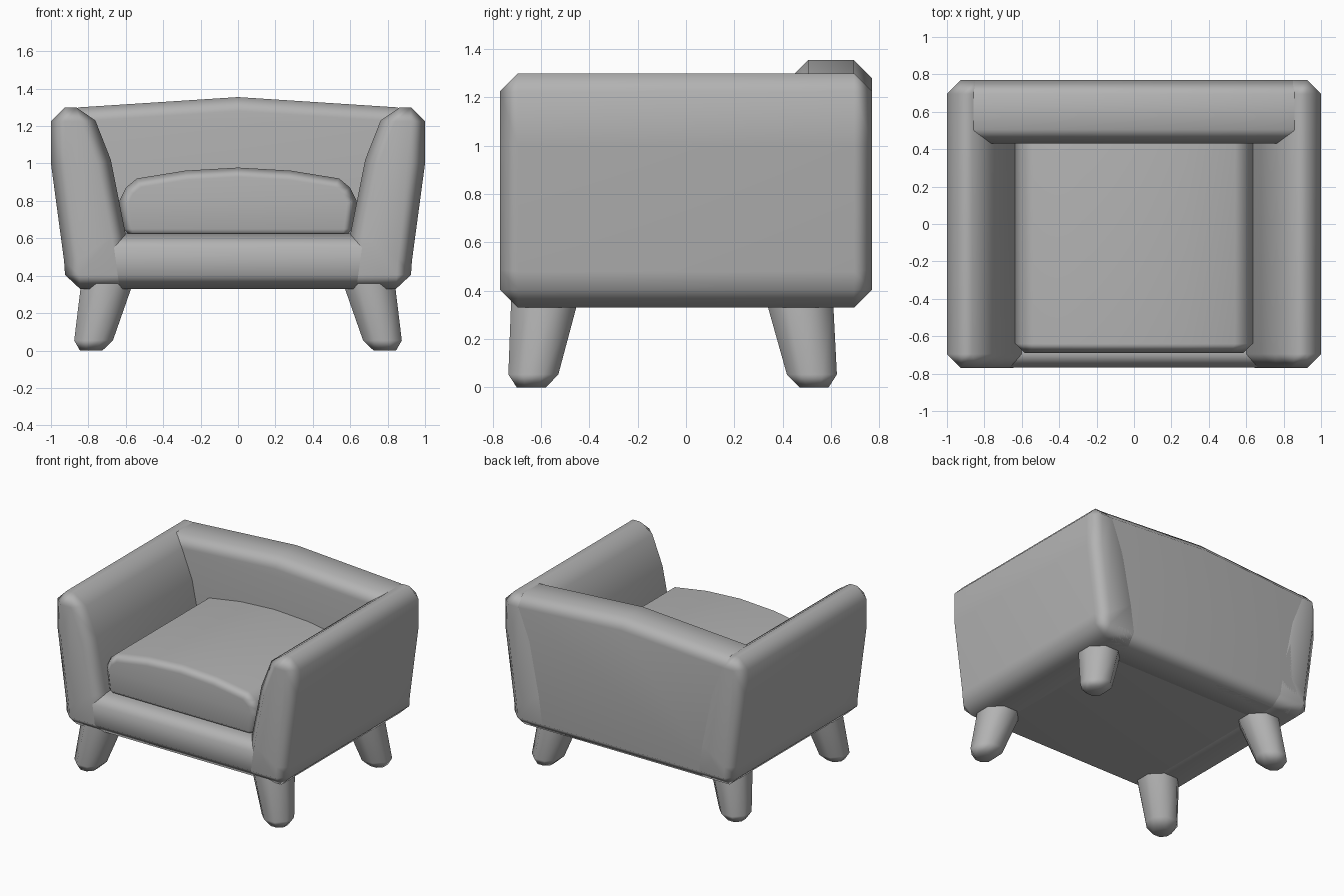
import bpy, bmesh, math
from mathutils import Vector

cube = bpy.data.objects.get("Cube")
if cube:
    bpy.data.objects.remove(cube, do_unlink=True)

fabric = bpy.data.materials.new("plain grey")
fabric.use_nodes = True
GREY = (0.45, 0.45, 0.45, 1)
fabric.diffuse_color = GREY
fabric.node_tree.nodes["Principled BSDF"].inputs["Base Color"].default_value = GREY


def finish(bm, name):
    """Turn a bmesh into a smooth shaded object with tidy normals."""
    bmesh.ops.recalc_face_normals(bm, faces=bm.faces[:])
    mesh = bpy.data.meshes.new(name)
    bm.to_mesh(mesh)
    bm.free()
    mesh.materials.append(fabric)
    obj = bpy.data.objects.new(name, mesh)
    bpy.context.collection.objects.link(obj)
    bpy.ops.object.select_all(action='DESELECT')
    obj.select_set(True)
    bpy.context.view_layer.objects.active = obj
    bpy.ops.object.shade_smooth_by_angle(angle=math.radians(62))
    weighted = obj.modifiers.new("weighted normals", 'WEIGHTED_NORMAL')
    weighted.keep_sharp = True
    return obj


def padded_prism(name, profile, y0, y1, chamfer):
    """Extrude an (x, z) profile along y and chamfer its hard edges."""
    bm = bmesh.new()
    face = bm.faces.new([bm.verts.new((x, y0, z)) for x, z in profile])
    moved = bmesh.ops.extrude_face_region(bm, geom=[face])["geom"]
    verts = [g for g in moved if isinstance(g, bmesh.types.BMVert)]
    bmesh.ops.translate(bm, verts=verts, vec=(0, y1 - y0, 0))
    if face.is_valid and any(len(e.link_faces) < 2 for e in face.edges):
        bm.faces.remove(face)
    # Close the near end if the extrusion left it open
    open_edges = [e for e in bm.edges if len(e.link_faces) == 1]
    if open_edges:
        bmesh.ops.holes_fill(bm, edges=open_edges, sides=0)
    bmesh.ops.recalc_face_normals(bm, faces=bm.faces[:])
    hard = [e for e in bm.edges if len(e.link_faces) == 2
            and e.calc_face_angle() > math.radians(40)]
    bmesh.ops.bevel(bm, geom=hard, offset=chamfer, segments=1, profile=0.5,
                    affect='EDGES', clamp_overlap=False)
    return finish(bm, name)


def mirrored(half):
    """Complete a right-hand profile, bottom to top, with its mirror."""
    return half + [(-x, z) for x, z in reversed(half) if x > 0]


def leg(name, top, bottom):
    """Splayed, tapered leg with a chamfered foot."""
    bm = bmesh.new()
    top, bottom = Vector(top), Vector(bottom)
    knee = bottom.lerp(top, 0.15)
    rings = []
    for centre, radius in ((bottom, 0.065), (knee, 0.112), (top, 0.15)):
        ring = []
        for i in range(8):
            a = math.tau * (i + 0.5) / 8
            ring.append(bm.verts.new(centre + Vector((math.cos(a), math.sin(a), 0)) * radius))
        rings.append(ring)
    for low, high in zip(rings, rings[1:]):
        for i in range(8):
            j = (i + 1) % 8
            bm.faces.new((low[i], low[j], high[j], high[i]))
    bm.faces.new(rings[0])
    bm.faces.new(rings[-1])
    return finish(bm, name)


# Arms, leaning outward
arm = [(0.56, 0.33), (0.92, 0.33), (0.93, 0.48), (1.0, 1.0), (1.0, 1.3),
       (0.79, 1.3), (0.68, 1.02), (0.60, 0.62)]
for side, s in (("left", 1), ("right", -1)):
    padded_prism(side + "_arm", [(s * x, z) for x, z in arm], -0.77, 0.77, 0.075)

# Seat base and front rail
padded_prism("seat_base", mirrored([(0.85, 0.33), (0.85, 0.625)]), -0.767, 0.767, 0.075)

# Backrest with a slightly peaked top
padded_prism("backrest", mirrored([(0.85, 0.33), (0.93, 1.295), (0, 1.355)]), 0.43, 0.77, 0.075)

# Domed seat cushion
cushion = [(0.61, 0.60), (0.635, 0.80), (0.60, 0.87), (0.54, 0.92), (0.28, 0.962), (0, 0.978)]
padded_prism("seat_cushion", mirrored(cushion), -0.69, 0.50, 0.05)

# Four splayed legs
for side, s in (("left", 1), ("right", -1)):
    leg("front_" + side + "_leg", (s * 0.70, -0.585, 0.36), (s * 0.785, -0.64, 0))
    leg("rear_" + side + "_leg", (s * 0.70, 0.47, 0.36), (s * 0.785, 0.53, 0))
